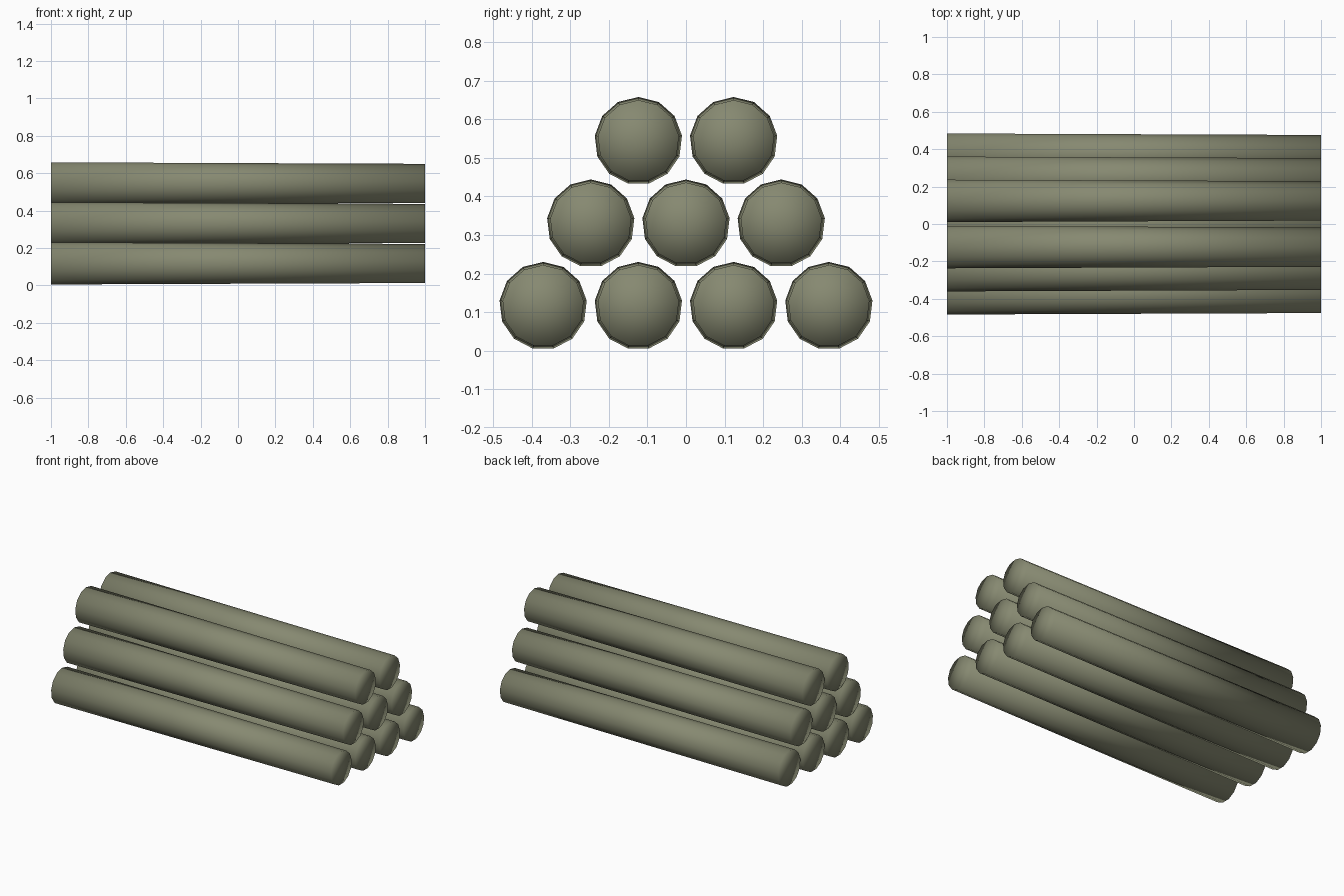
import bpy, bmesh, math

if "Cube" in bpy.data.objects:
    bpy.data.objects.remove(bpy.data.objects["Cube"])

SIDES = 13
R_BUTT, R_TIP = 0.114, 0.106     # thick end at -x, thin end at +x
PITCH = 0.2472                   # spacing between neighbouring logs
BASE_Z = 0.116

bark = bpy.data.materials.new("olive_bark")
bark.diffuse_color = (0.24, 0.25, 0.165, 1)
bark.use_nodes = True
bark.node_tree.nodes["Principled BSDF"].inputs["Base Color"].default_value = bark.diffuse_color


def ring(bm, x, r):
    # polygon ring with one corner pointing up
    step = 2 * math.pi / SIDES
    return [bm.verts.new((x, r * math.sin(i * step), r * math.cos(i * step)))
            for i in range(SIDES)]


def add_log(name, y, z):
    bm = bmesh.new()
    a, b = ring(bm, -1, R_BUTT), ring(bm, 1, R_TIP)
    ca, cb = bm.verts.new((-1, 0, 0)), bm.verts.new((1, 0, 0))
    for i in range(SIDES):
        j = (i + 1) % SIDES
        bm.faces.new((a[i], a[j], b[j], b[i]))   # side
        bm.faces.new((ca, a[j], a[i]))           # butt cap
        bm.faces.new((cb, b[i], b[j]))           # tip cap
    bmesh.ops.recalc_face_normals(bm, faces=bm.faces)
    for f in bm.faces:
        f.smooth = True                          # soft shading over the rims too
    me = bpy.data.meshes.new(name)
    bm.to_mesh(me)
    bm.free()
    me.materials.append(bark)
    ob = bpy.data.objects.new(name, me)
    ob.location = (0, y, z)
    bpy.context.collection.objects.link(ob)


# Stacked rows of 4, 3 and 2 logs
for row, count in enumerate((4, 3, 2)):
    for k in range(count):
        add_log(f"log_row{row + 1}_{k + 1}",
                (k - (count - 1) / 2) * PITCH,
                BASE_Z + row * PITCH * math.sqrt(3) / 2)
